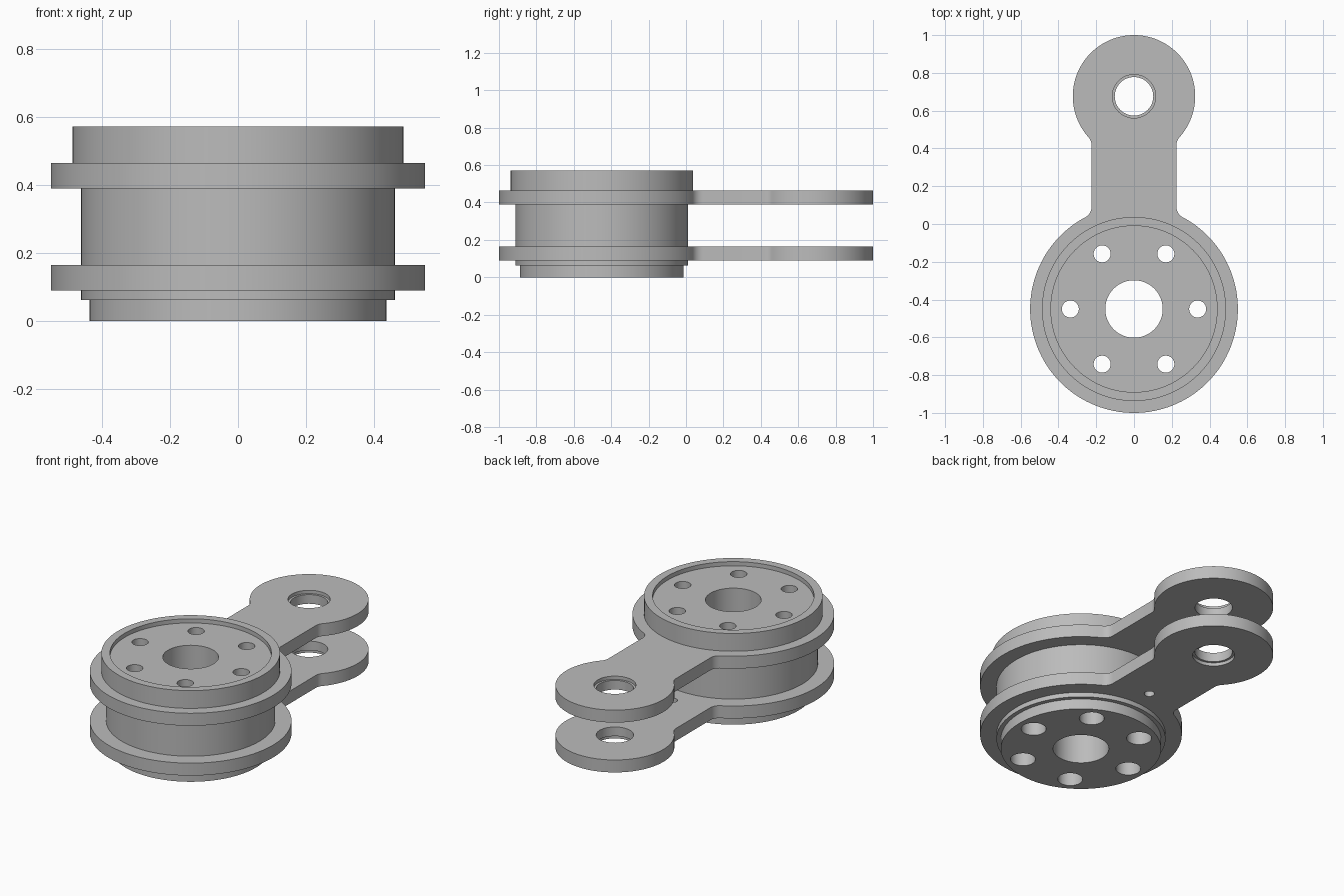
import bpy, bmesh
from math import sin, cos, pi, sqrt, atan2, radians

cube = bpy.data.objects.get("Cube")
if cube:
    bpy.data.objects.remove(cube, do_unlink=True)

DRUM_Y, END_Y = -0.45, 0.676
DRUM_R, END_R, ARM, FILLET = 0.55, 0.324, 0.225, 0.06

steel = bpy.data.materials.new("plain_grey")
grey = (0.5, 0.5, 0.5, 1)
steel.diffuse_color = grey
steel.use_nodes = True
steel.node_tree.nodes["Principled BSDF"].inputs["Base Color"].default_value = grey


def finish(name, bm):
    bmesh.ops.recalc_face_normals(bm, faces=bm.faces[:])
    mesh = bpy.data.meshes.new(name)
    bm.to_mesh(mesh)
    bm.free()
    mesh.materials.append(steel)
    obj = bpy.data.objects.new(name, mesh)
    bpy.context.collection.objects.link(obj)
    return obj


def lathe(name, profile, y, steps=128):
    """Turn a closed (radius, height) profile about a vertical axis."""
    bm = bmesh.new()
    rings = [[bm.verts.new((r * cos(2 * pi * i / steps), y + r * sin(2 * pi * i / steps), z))
              for r, z in profile] for i in range(steps)]
    n = len(profile)
    for i in range(steps):
        a, b = rings[i], rings[(i + 1) % steps]
        for j in range(n):
            k = (j + 1) % n
            bm.faces.new((a[j], b[j], b[k], a[k]))
    return finish(name, bm)


def drill(obj, x, y, r, z0, z1):
    """Cut a round hole, then remove the cutter."""
    bpy.ops.mesh.primitive_cylinder_add(vertices=48, radius=r, depth=z1 - z0,
                                        location=(x, y, (z0 + z1) / 2))
    cutter = bpy.context.object
    cutter.hide_render = True
    mod = obj.modifiers.new("hole", 'BOOLEAN')
    mod.operation, mod.solver, mod.object = 'DIFFERENCE', 'EXACT', cutter
    bpy.context.view_layer.objects.active = obj
    bpy.ops.object.modifier_apply(modifier=mod.name)
    bpy.data.objects.remove(cutter, do_unlink=True)


def arc(cx, cy, r, a0, a1, steps):
    return [(cx + r * cos(a0 + (a1 - a0) * i / steps),
             cy + r * sin(a0 + (a1 - a0) * i / steps)) for i in range(steps + 1)]


def link_outline():
    """Right half from the front of the big eye to the tip, then mirrored."""
    fx = ARM + FILLET
    d1 = sqrt((DRUM_R + FILLET) ** 2 - fx ** 2)
    d2 = sqrt((END_R + FILLET) ** 2 - fx ** 2)
    t1, t2 = atan2(d1, fx), atan2(-d2, fx)
    half = arc(0, DRUM_Y, DRUM_R, -pi / 2, t1, 56)
    half += arc(fx, DRUM_Y + d1, FILLET, t1 + pi, pi, 8)[1:]
    half += arc(fx, END_Y - d2, FILLET, pi, t2 + pi, 8)
    half += arc(0, END_Y, END_R, t2, pi / 2, 48)[1:]
    return half + [(-x, y) for x, y in half[-2:0:-1]]


def link_plate(name, z0, z1):
    bm = bmesh.new()
    face = bm.faces.new([bm.verts.new((x, y, z0)) for x, y in link_outline()])
    out = bmesh.ops.extrude_face_region(bm, geom=[face])
    top = [v for v in out["geom"] if isinstance(v, bmesh.types.BMVert)]
    bmesh.ops.translate(bm, verts=top, vec=(0, 0, z1 - z0))
    plate = finish(name, bm)
    drill(plate, 0, DRUM_Y, 0.445, z0 - 0.1, z1 + 0.1)   # seat for the drum
    drill(plate, 0, END_Y, 0.102, z0 - 0.1, z1 + 0.1)    # pin hole
    return plate


# Stepped drum with a bore and a shallow recess in the top
drum = lathe("drum", [(0.152, 0), (0.437, 0), (0.437, 0.062), (0.461, 0.062),
                      (0.461, 0.44), (0.487, 0.44), (0.487, 0.572),
                      (0.44, 0.572), (0.44, 0.547), (0.152, 0.547)], DRUM_Y)

# Six bolt holes, wider from below
for i in range(6):
    bx, by = 0.337 * cos(i * pi / 3), DRUM_Y + 0.337 * sin(i * pi / 3)
    drill(drum, bx, by, 0.045, -0.1, 0.7)
    drill(drum, bx, by, 0.068, -0.1, 0.38)

# Link plates, with pin holes stepped on the outer faces
lower = link_plate("lower_link_plate", 0.09, 0.165)
upper = link_plate("upper_link_plate", 0.39, 0.465)
drill(lower, 0, END_Y, 0.115, 0.0, 0.11)
drill(upper, 0, END_Y, 0.115, 0.445, 0.6)
drill(lower, 0, 0.13, 0.028, 0.0, 0.3)

# Smooth round walls, crisp edges
bpy.ops.object.select_all(action='DESELECT')
for part in (drum, lower, upper):
    part.select_set(True)
bpy.context.view_layer.objects.active = drum
bpy.ops.object.shade_smooth_by_angle(angle=radians(30))
